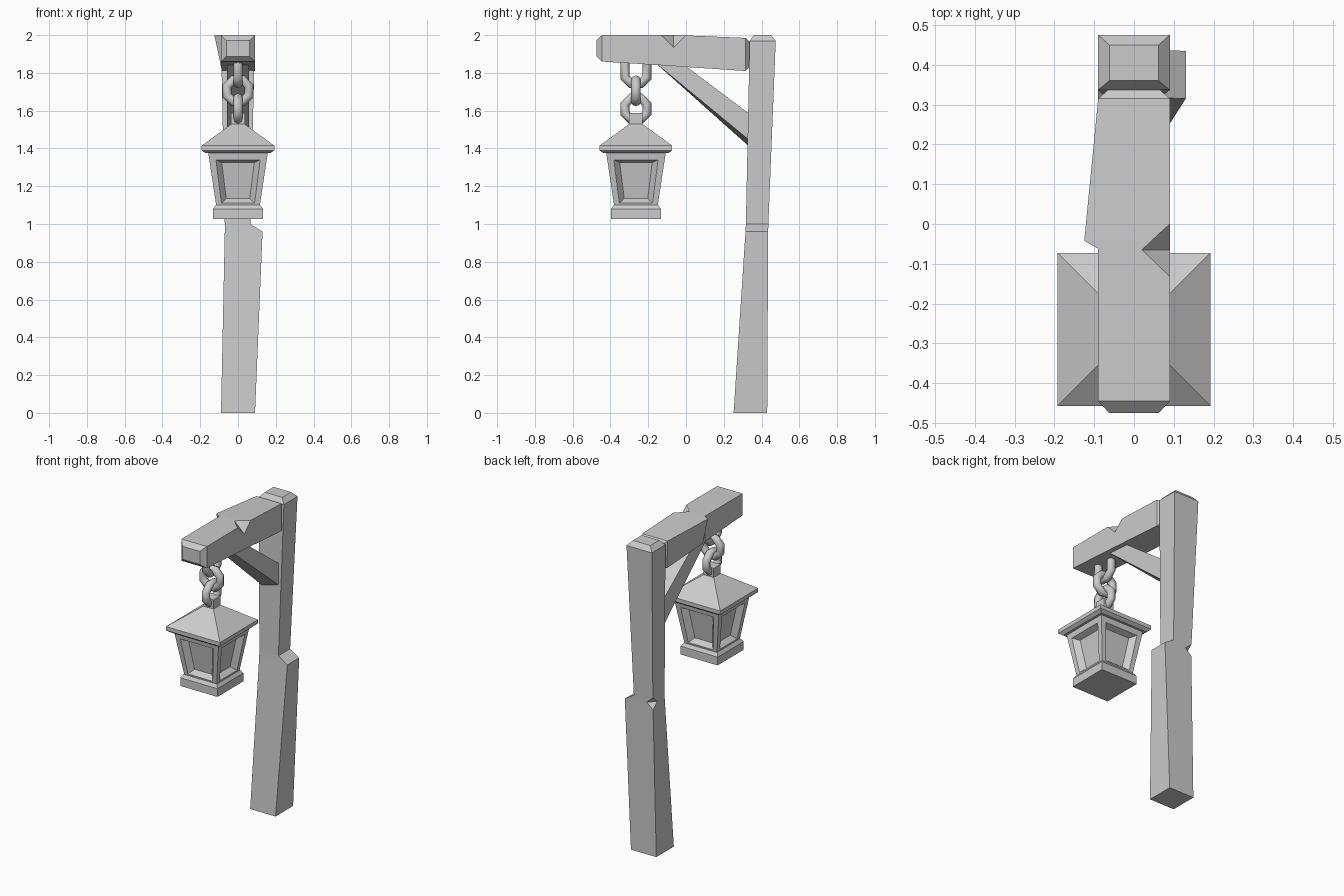
import bpy, bmesh, math
from mathutils import Vector, Matrix

if "Cube" in bpy.data.objects:
    bpy.data.objects.remove(bpy.data.objects["Cube"])

LAMP_Y = -0.265


def make(name, bm):
    bmesh.ops.recalc_face_normals(bm, faces=bm.faces)
    me = bpy.data.meshes.new(name)
    bm.to_mesh(me)
    bm.free()
    ob = bpy.data.objects.new(name, me)
    bpy.context.collection.objects.link(ob)
    return ob


def loft(name, rings):
    """Skin a list of equal-length point rings and cap both ends."""
    bm = bmesh.new()
    vs = [[bm.verts.new(p) for p in r] for r in rings]
    n = len(rings[0])
    for a, b in zip(vs, vs[1:]):
        for i in range(n):
            j = (i + 1) % n
            bm.faces.new((a[i], a[j], b[j], b[i]))
    bm.faces.new(vs[0])
    bm.faces.new(vs[-1])
    return make(name, bm)


def rect(x0, x1, y0, y1, z):
    return [(x0, y0, z), (x1, y0, z), (x1, y1, z), (x0, y1, z)]


def square(h, z):
    return rect(-h, h, LAMP_Y - h, LAMP_Y + h, z)


def chip(ob, centre, radii):
    """Cut an octahedral nick out of an edge."""
    bm = bmesh.new()
    for axis in range(3):
        for s in (-1, 1):
            p = Vector(centre)
            p[axis] += s * radii[axis]
            bm.verts.new(p)
    bmesh.ops.convex_hull(bm, input=bm.verts)
    cutter = make("chip_cutter", bm)
    cutter.hide_render = True
    mod = ob.modifiers.new("chip", 'BOOLEAN')
    mod.operation = 'DIFFERENCE'
    mod.solver = 'EXACT'
    mod.object = cutter
    bpy.context.view_layer.objects.active = ob
    bpy.ops.object.modifier_apply(modifier=mod.name)
    bpy.data.objects.remove(cutter)


# Leaning post with a splintered ledge half way up
post = loft("post", [
    rect(-0.09, 0.09, 0.252, 0.43, 0),
    rect(-0.07, 0.13, 0.315, 0.435, 0.96),
    rect(-0.07, 0.065, 0.317, 0.436, 1.0),
    rect(-0.09, 0.09, 0.337, 0.475, 1.97),
    rect(-0.062, 0.062, 0.36, 0.45, 2.0)])
chip(post, (-0.071, 0.436, 0.98), (0.045, 0.045, 0.04))

# Cross beam: y, left top x, left bottom x, right x, bottom z, top z
beam = loft("beam", [
    [(lt, y, zt), (lb, y, zb), (r, y, zb), (r, y, zt)]
    for y, lt, lb, r, zb, zt in (
        (-0.475, -0.062, -0.062, 0.062, 1.888, 1.972),
        (-0.445, -0.09, -0.09, 0.09, 1.86, 2.0),
        (-0.062, -0.09, -0.09, 0.09, 1.836, 2.0),
        (-0.042, -0.125, -0.09, 0.09, 1.834, 2.0),
        (0.315, -0.09, -0.085, 0.09, 1.81, 1.985),
        (0.337, -0.065, -0.065, 0.065, 1.835, 1.965))])
chip(beam, (0.09, -0.065, 2.0), (0.07, 0.067, 0.065))

# Diagonal brace, slightly skewed underneath
loft("brace", [
    [(x, -0.17, 1.86), (x, -0.04, 1.865), (x, 0.34, 1.58), (x, 0.34, low)]
    for x, low in ((-0.058, 1.405), (0.058, 1.44))])


# Chain links: octagonal rings in alternating planes
def link(name, z, side_on, stretch=0.0):
    bpy.ops.mesh.primitive_torus_add(major_segments=8, minor_segments=8,
                                     major_radius=0.063, minor_radius=0.025)
    ob = bpy.context.object
    ob.name = name
    turn = Matrix.Rotation(math.pi / 8, 3, 'Z')
    for v in ob.data.vertices:
        a, b, c = turn @ v.co
        if b > 0:
            b += stretch
        x, y = (c, a) if side_on else (a, -c)
        v.co = (x, y + LAMP_Y, b + z)
    bpy.ops.object.shade_smooth_by_angle(angle=math.radians(50))


link("chain_link_top", 1.80, True, 0.06)
link("chain_link_middle", 1.705, False)
link("chain_link_bottom", 1.61, True)

# Lantern roof, cap and base
loft("lantern_roof", [square(0.172, 1.375), square(0.192, 1.39),
                      square(0.192, 1.415), square(0.034, 1.53)])
loft("lantern_cap", [square(0.036, 1.52), square(0.036, 1.587)])
loft("lantern_base", [square(0.132, 1.027), square(0.132, 1.08),
                      square(0.118, 1.10)])

# Lantern body: four framed walls with recessed panes
bm = bmesh.new()
HT, HB, ZT, ZB = 0.158, 0.115, 1.38, 1.095


def wall_ring(half_top, half_bottom, z_top, z_bottom, depth):
    def pt(x, z):
        h = HB + (HT - HB) * (z - ZB) / (ZT - ZB)
        return Vector((x, depth - h, z))
    return [pt(-half_bottom, z_bottom), pt(half_bottom, z_bottom),
            pt(half_top, z_top), pt(-half_top, z_top)]


rings = [wall_ring(HT, HB, ZT, ZB, 0),
         wall_ring(0.117, 0.088, 1.34, 1.11, 0),
         wall_ring(0.086, 0.062, 1.325, 1.135, 0.035)]
for k in range(4):
    rot = Matrix.Rotation(k * math.pi / 2, 3, 'Z')
    vs = [[bm.verts.new(rot @ p + Vector((0, LAMP_Y, 0))) for p in r]
          for r in rings]
    for a, b in zip(vs, vs[1:]):
        for i in range(4):
            j = (i + 1) % 4
            bm.faces.new((a[i], a[j], b[j], b[i]))
    bm.faces.new(vs[-1])
bmesh.ops.remove_doubles(bm, verts=bm.verts, dist=1e-4)
bmesh.ops.holes_fill(bm, edges=bm.edges, sides=4)
make("lantern_body", bm)
